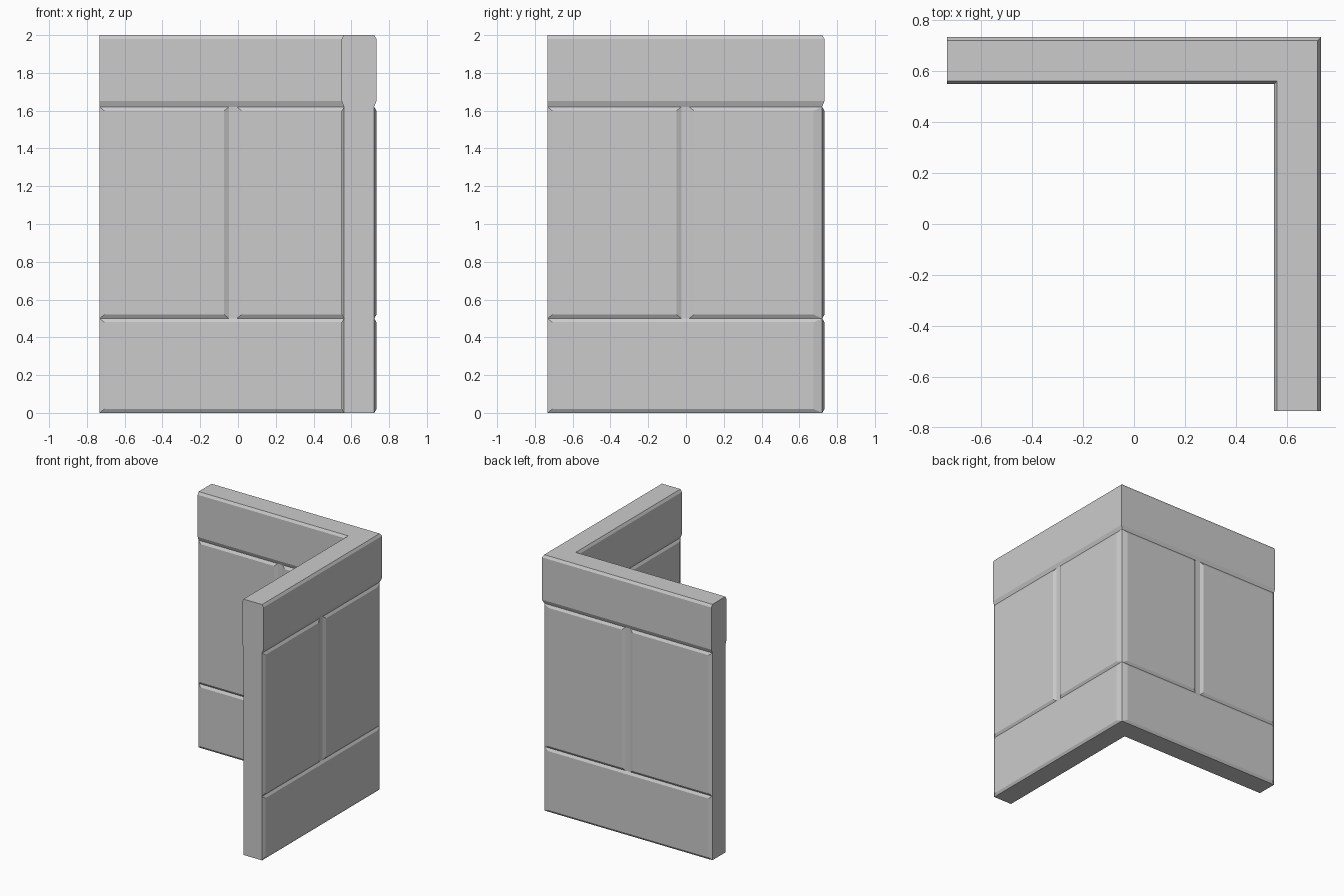
import bpy
import bmesh

cube = bpy.data.objects.get("Cube")
if cube:
    bpy.data.objects.remove(cube, do_unlink=True)

# Single plain material
grey = bpy.data.materials.new("plain grey")
grey.use_nodes = True
GREY = (0.6, 0.6, 0.6, 1)
grey.diffuse_color = GREY
grey.node_tree.nodes["Principled BSDF"].inputs["Base Color"].default_value = GREY

END = -0.733              # free end of each arm
OUT, INN = 0.721, 0.561   # outer and inner planes of the wall core
RAISE = 0.012             # how far panels stand proud
BEV, BEV_Z, BEV_CORNER = 0.025, 0.02, 0.045
LOW, HIGH, TOP = 0.50, 1.62, 2.0


def loft(name, rings):
    """Skin a stack of matching rings and cap both ends."""
    bm = bmesh.new()
    loops = [[bm.verts.new(p) for p in ring] for ring in rings]
    n = len(loops[0])
    for a, b in zip(loops, loops[1:]):
        for i in range(n):
            j = (i + 1) % n
            bm.faces.new((a[i], a[j], b[j], b[i]))
    bm.faces.new(loops[0][::-1])
    bm.faces.new(loops[-1])
    bmesh.ops.recalc_face_normals(bm, faces=bm.faces[:])
    mesh = bpy.data.meshes.new(name)
    bm.to_mesh(mesh)
    bm.free()
    mesh.materials.append(grey)
    obj = bpy.data.objects.new(name, mesh)
    bpy.context.collection.objects.link(obj)
    return obj


def corner_ring(grow, z):
    """L-shaped outline, thickened by grow on its long sides."""
    o, i = OUT + grow, INN - grow
    return [(x, y, z) for x, y in
            ((END, o), (o, o), (o, END), (i, END), (i, i), (END, i))]


def panel(name, arm, outer, u0, u1, z0, z1, bev1):
    """Raised panel with sloped borders on one side of one arm."""
    base, sign = (OUT, 1) if outer else (INN, -1)

    def ring(depth, t):
        a, b = u0 + BEV * t, u1 - bev1 * t
        c, d = z0 + BEV_Z * t, z1 - BEV_Z * t
        v = base + sign * depth
        pts = ((a, c), (b, c), (b, d), (a, d))
        return [(v, u, z) if arm == "right" else (u, v, z) for u, z in pts]

    return loft(name, [ring(0, 0), ring(RAISE, 1)])


# Wall core and the mitred top band
loft("wall_core", [corner_ring(0, 0), corner_ring(0, TOP - 0.01)])
loft("top_band", [corner_ring(0, HIGH), corner_ring(RAISE, HIGH + 0.03),
                  corner_ring(RAISE, TOP - 0.02), corner_ring(0, TOP)])

# Panels on both sides of both arms
for arm in ("right", "back"):
    for outer in (True, False):
        side = "outer" if outer else "inner"
        limit, bev = (OUT, BEV_CORNER) if outer else (INN, 0)
        mid = -0.004 if outer else -0.027
        gap = 0.021
        tag = f"{arm}_{side}"
        panel(f"{tag}_base_panel", arm, outer, END, limit, 0, LOW, bev)
        panel(f"{tag}_end_panel", arm, outer, END, mid - gap, LOW, HIGH, BEV)
        panel(f"{tag}_corner_panel", arm, outer, mid + gap, limit, LOW, HIGH, bev)
